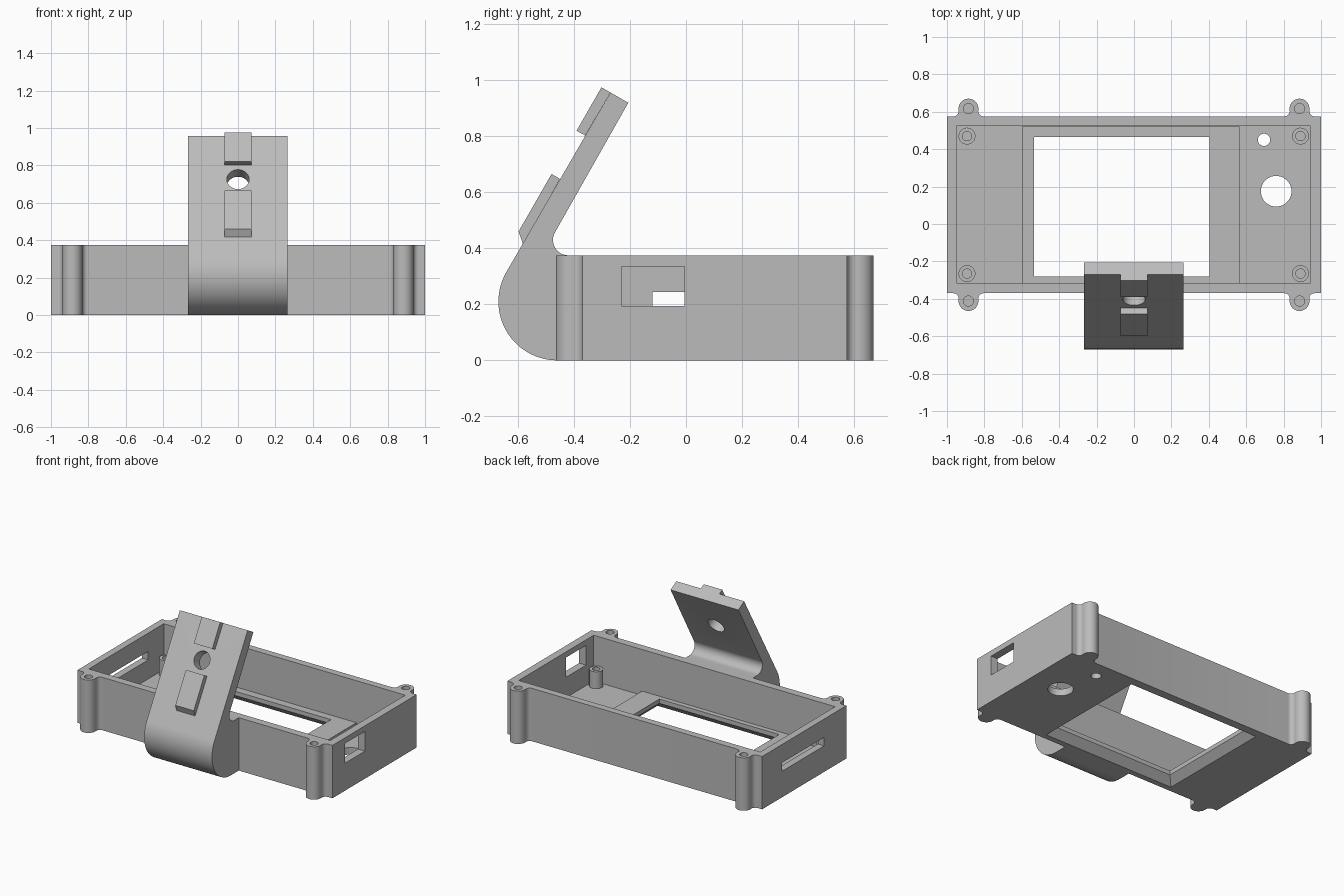
import bpy, bmesh, math
from mathutils import Vector, Matrix

if "Cube" in bpy.data.objects:
    bpy.data.objects.remove(bpy.data.objects["Cube"])

grey = bpy.data.materials.new("light_grey")
grey.diffuse_color = (0.5, 0.5, 0.5, 1)
grey.use_nodes = True
grey.node_tree.nodes["Principled BSDF"].inputs["Base Color"].default_value = grey.diffuse_color


def loft(name, rings):
    """Closed solid skinned through rings of equal point count."""
    bm = bmesh.new()
    vs = [[bm.verts.new(p) for p in ring] for ring in rings]
    n = len(vs[0])
    for a, b in zip(vs, vs[1:]):
        for i in range(n):
            bm.faces.new((a[i], a[(i + 1) % n], b[(i + 1) % n], b[i]))
    bm.faces.new(vs[0])
    bm.faces.new(vs[-1])
    bmesh.ops.recalc_face_normals(bm, faces=bm.faces)
    me = bpy.data.meshes.new(name)
    bm.to_mesh(me)
    bm.free()
    me.materials.append(grey)
    ob = bpy.data.objects.new(name, me)
    bpy.context.collection.objects.link(ob)
    return ob


def plate(name, outline, z0, z1):
    return loft(name, [[(x, y, z) for x, y in outline] for z in (z0, z1)])


def side_profile(name, outline, x0, x1):
    return loft(name, [[(x, y, z) for y, z in outline] for x in (x0, x1)])


def rect(x0, x1, y0, y1):
    return [(x0, y0), (x1, y0), (x1, y1), (x0, y1)]


def box(name, x0, x1, y0, y1, z0, z1):
    return plate(name, rect(x0, x1, y0, y1), z0, z1)


def arc(cx, cy, r, a0, a1, n):
    return [(cx + r * math.cos(math.radians(a0 + (a1 - a0) * i / n)),
             cy + r * math.sin(math.radians(a0 + (a1 - a0) * i / n))) for i in range(n + 1)]


def rod(name, x, y, r, z0, z1, n=40):
    return plate(name, arc(x, y, r, 0, 360, n)[:-1], z0, z1)


def cut(ob, cutters):
    bpy.context.view_layer.objects.active = ob
    for c in cutters:
        m = ob.modifiers.new("cut", 'BOOLEAN')
        m.operation, m.solver, m.object = 'DIFFERENCE', 'EXACT', c
        bpy.ops.object.modifier_apply(modifier=m.name)
        bpy.data.objects.remove(c)


# Casing outline with filleted screw lugs on the long sides
X, Y0, Y1, H, FLOOR = 1.0, -0.37, 0.575, 0.375, 0.05
LUG_X, LUG_V, LUG_R, FIL = 0.885, 0.042, 0.053, 0.03
du = math.sqrt((LUG_R + FIL) ** 2 - (LUG_V - FIL) ** 2)
tilt = math.degrees(math.atan2(LUG_V - FIL, du))
lug = (arc(-du, FIL, FIL, -90, tilt, 8)
       + arc(0, LUG_V, LUG_R, 180 + tilt, -tilt, 24)[1:-1]
       + arc(du, FIL, FIL, 180 - tilt, 270, 8))
outline = [(-X, Y0)]
outline += [(cx + u, Y0 - v) for cx in (-LUG_X, LUG_X) for u, v in lug]
outline += [(X, Y0), (X, Y1)]
outline += [(cx - u, Y1 + v) for cx in (LUG_X, -LUG_X) for u, v in lug]
outline += [(-X, Y1)]
casing = plate("casing", outline, 0, H)

cutters = [
    box("cavity", -0.95, 0.945, -0.315, 0.525, FLOOR, 0.6),
    box("port_cut", 0.9, 1.1, -0.23, -0.005, 0.195, 0.335),
    box("slot_cut", -1.1, -0.9, -0.12, 0.35, 0.185, 0.245),
    rod("dial_cut", 0.76, 0.175, 0.082, -0.1, 0.1),
    rod("small_cut", 0.695, 0.45, 0.033, -0.1, 0.1),
]
# Screen window, widening towards the underside
window = (-0.535, 0.405, -0.28, 0.465)


def window_ring(c, z):
    a, b, d, e = window
    return [(x, y, z) for x, y in rect(a - c, b + c, d - c, e + c)]


cutters.append(loft("window_cut", [window_ring(0.06, -0.01), window_ring(0, FLOOR),
                                   window_ring(0, 0.1)]))
# Blind screw holes in the lugs
for sx in (-LUG_X, LUG_X):
    for y in (Y0 - LUG_V, Y1 + LUG_V):
        cutters.append(rod("lug_hole", sx, y, 0.027, 0.12, 0.5, 24))
cut(casing, cutters)

# Raised screen surround inside the casing
surround = box("screen_surround", -0.6, 0.565, -0.315, 0.52, FLOOR, 0.08)
cut(surround, [box("surround_cut", *window, 0, 0.2)])

# Board standoffs
smooth = [casing]
for x in (-0.893, 0.89):
    for y in (-0.265, 0.47):
        post = rod("standoff", x, y, 0.045, FLOOR, 0.17, 32)
        cut(post, [rod("standoff_hole", x, y, 0.025, 0.07, 0.3, 24)])
        smooth.append(post)

# Leaning arm with a rounded heel and a filleted root
arm_profile = ([(Y0, 0)] + arc(-0.46, 0.21, 0.21, 270, 150, 28)
               + [(-0.27, 0.957), (-0.206, 0.92)]
               + arc(-0.42, 0.43, 0.055, 150, 270, 12) + [(Y0, H)])
arm = side_profile("leaning_arm", arm_profile, -0.267, 0.265)
hole = rod("arm_hole", 0, 0, 0.06, -0.3, 0.3)
axis = Vector((0, 0.866, -0.5))
hole.data.transform(Matrix.Translation((0, -0.403, 0.725))
                    @ axis.to_track_quat('Z', 'X').to_matrix().to_4x4())
cut(arm, [hole])
smooth.append(arm)

# Catches on the outer face of the arm
side_profile("lower_catch", [(-0.582, 0.415), (-0.598, 0.46), (-0.48, 0.666), (-0.45, 0.648)],
             -0.073, 0.072)
side_profile("upper_catch", [(-0.36, 0.803), (-0.391, 0.82), (-0.302, 0.975), (-0.27, 0.957)],
             -0.073, 0.072)

# Smooth the curved walls, keep the edges crisp
bpy.ops.object.select_all(action='DESELECT')
for ob in smooth:
    ob.select_set(True)
bpy.context.view_layer.objects.active = casing
bpy.ops.object.shade_smooth_by_angle(angle=math.radians(30))
